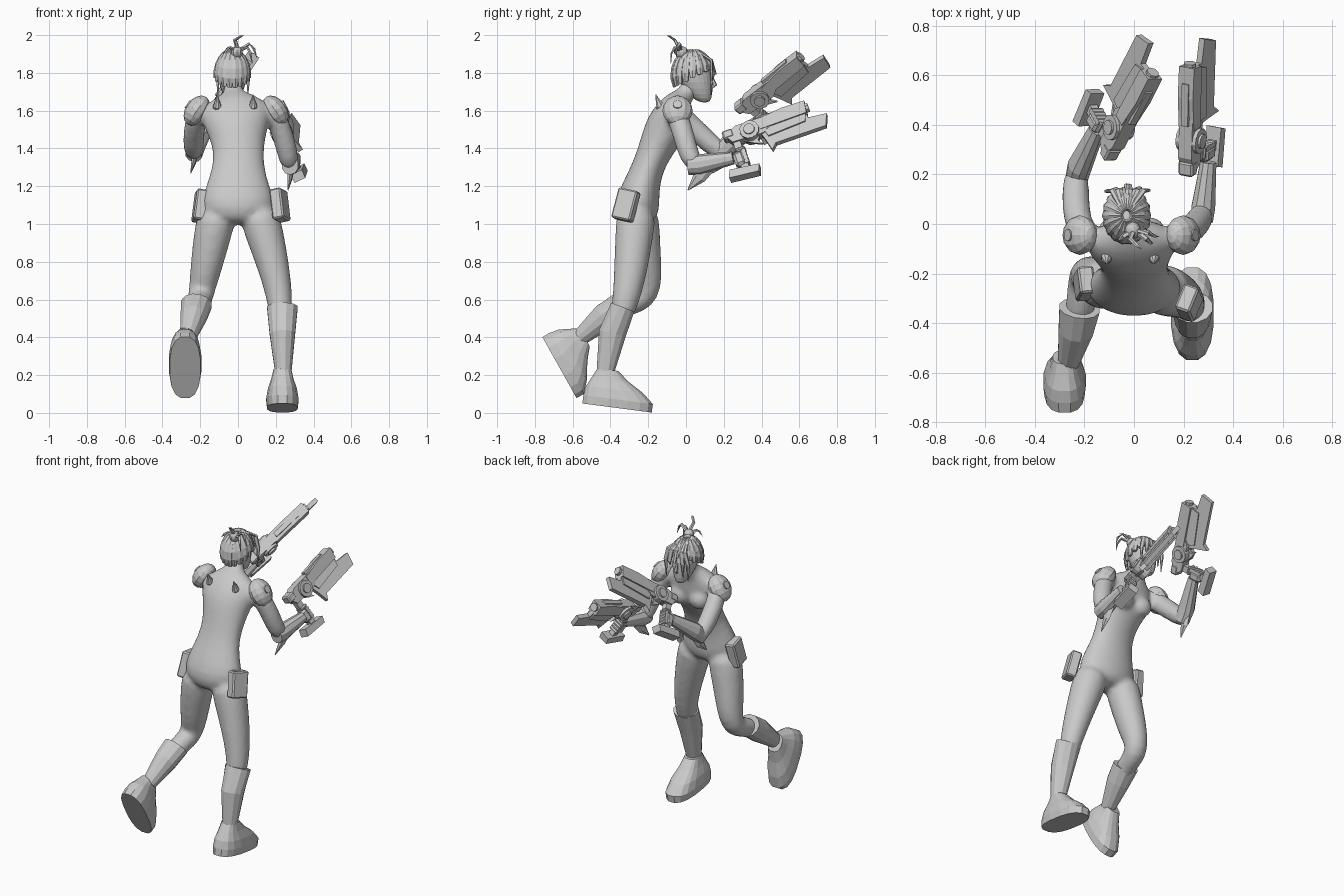
import bpy, bmesh, math
from mathutils import Vector, Matrix

if "Cube" in bpy.data.objects:
    bpy.data.objects.remove(bpy.data.objects["Cube"])

grey = bpy.data.materials.new("plain grey")
grey.use_nodes = True
GREY = (0.59, 0.59, 0.59, 1)
grey.diffuse_color = GREY
grey.node_tree.nodes["Principled BSDF"].inputs["Base Color"].default_value = GREY


def finish(name, bm, subdiv=0):
    bmesh.ops.recalc_face_normals(bm, faces=bm.faces)
    me = bpy.data.meshes.new(name)
    bm.to_mesh(me)
    bm.free()
    me.materials.append(grey)
    ob = bpy.data.objects.new(name, me)
    bpy.context.scene.collection.objects.link(ob)
    if subdiv:
        ob.modifiers.new("Round", "SUBSURF").levels = subdiv
        ob.modifiers["Round"].render_levels = subdiv
    return ob


def loft(bm, rings, sides=12, side=(1, 0, 0), axis=None, power=1.0):
    """Closed skin over elliptical rings (x, y, z, half width, half depth)."""
    pts = [Vector(r[:3]) for r in rings]
    loops = []
    for i, r in enumerate(rings):
        t = Vector(axis) if axis else pts[min(i + 1, len(pts) - 1)] - pts[max(i - 1, 0)]
        t.normalize()
        s = Vector(side)
        s = (s - t * s.dot(t)).normalized()
        d = t.cross(s)
        loop = []
        for k in range(sides):
            a = math.tau * (k + 0.5) / sides
            c, n = (math.copysign(abs(v) ** power, v) for v in (math.cos(a), math.sin(a)))
            loop.append(bm.verts.new(pts[i] + s * c * r[3] + d * n * r[4]))
        loops.append(loop)
    for lo, hi in zip(loops, loops[1:]):
        for k in range(sides):
            j = (k + 1) % sides
            bm.faces.new((lo[k], lo[j], hi[j], hi[k]))
    bm.faces.new(loops[0][::-1])
    bm.faces.new(loops[-1])


def tube(name, rings, sides=12, subdiv=0, **options):
    bm = bmesh.new()
    loft(bm, rings, sides, **options)
    return finish(name, bm, subdiv)


def box(name, frame, centre, size, bevel=0.0):
    bm = bmesh.new()
    bmesh.ops.create_cube(bm, size=1, matrix=frame @ Matrix.Translation(centre) @ Matrix.Diagonal((*size, 1)))
    if bevel:
        bmesh.ops.bevel(bm, geom=bm.edges[:], offset=bevel, segments=1, affect='EDGES')
    return finish(name, bm)


def prism(name, frame, outline, width):
    """Outline in the frame's y-z plane, made solid along its x axis."""
    bm = bmesh.new()
    ends = [[bm.verts.new(frame @ Vector((x, y, z))) for y, z in outline] for x in (-width / 2, width / 2)]
    n = len(outline)
    for k in range(n):
        j = (k + 1) % n
        bm.faces.new((ends[0][k], ends[0][j], ends[1][j], ends[1][k]))
    bm.faces.new(ends[0])
    bm.faces.new(ends[1])
    return finish(name, bm)


def disc(name, frame, centre, radius, length, turn=Matrix.Rotation(math.pi / 2, 4, 'Y'), sides=12):
    bm = bmesh.new()
    m = frame @ Matrix.Translation(centre) @ turn
    bmesh.ops.create_cone(bm, cap_ends=True, segments=sides, radius1=radius, radius2=radius, depth=length, matrix=m)
    return finish(name, bm)


def ball(bm, frame, radii, segs=12):
    bmesh.ops.create_uvsphere(bm, u_segments=segs, v_segments=8, radius=1, matrix=frame @ Matrix.Diagonal((*radii, 1)))


# Body: torso, neck, legs and upper arms fused into one skin
skin = bmesh.new()
loft(skin, [(0, -.26, .99, .12, .087), (0, -.262, 1.08, .205, .126), (0, -.247, 1.16, .187, .11),
            (0, -.22, 1.25, .154, .091), (.003, -.19, 1.33, .136, .086), (.002, -.15, 1.42, .14, .099),
            (-.005, -.108, 1.5, .166, .116), (-.01, -.08, 1.57, .192, .105), (-.015, -.05, 1.635, .175, .08),
            (-.02, -.015, 1.675, .075, .052), (-.025, .01, 1.7, .048, .048), (-.03, .035, 1.77, .048, .048)], 16)
for x in (-.08, .06):
    ball(skin, Matrix.Translation((x, -.025, 1.495)), (.07, .058, .065))
loft(skin, [(.1, -.26, 1.09, .114, .114), (.137, -.272, .96, .105, .104), (.187, -.29, .78, .088, .094),
            (.22, -.312, .62, .071, .076), (.23, -.35, .48, .062, .062)], 14)
loft(skin, [(-.1, -.25, 1.09, .11, .11), (-.132, -.24, .96, .104, .104), (-.167, -.22, .78, .088, .094),
            (-.187, -.203, .67, .073, .08), (-.2, -.223, .605, .069, .07), (-.21, -.3, .58, .063, .063),
            (-.235, -.43, .51, .057, .057)], 14)
loft(skin, [(.12, -.065, 1.61, .06, .06), (.195, -.05, 1.59, .06, .062), (.242, -.01, 1.46, .06, .06),
            (.268, .02, 1.35, .056, .056), (.275, .06, 1.3, .046, .046)], side=(1, -1, 0))
loft(skin, [(-.14, -.065, 1.61, .06, .06), (-.215, -.045, 1.59, .06, .062), (-.237, .07, 1.48, .06, .06),
            (-.235, .17, 1.385, .056, .056), (-.23, .22, 1.375, .046, .046)], side=(1, 1, 0))
body = finish("body", skin, 1)
fuse = body.modifiers.new("Fuse", "REMESH")
fuse.mode = 'VOXEL'
fuse.voxel_size = .014
fuse.use_smooth_shade = True
soften = body.modifiers.new("Soften", "SMOOTH")
soften.factor = .5
soften.iterations = 6

# Boots
tube("left_boot_shaft", [(.235, -.335, .56, .084, .068), (.235, -.39, .42, .07, .075),
                         (.24, -.43, .2, .043, .046)])
tube("right_boot_shaft", [(-.22, -.34, .575, .084, .07), (-.235, -.43, .51, .072, .073),
                          (-.265, -.56, .4, .044, .046)])
for label, sole, tilt in (("left", (.235, -.365, .026), -.13), ("right", (-.28, -.67, .24), -1.06)):
    frame = Matrix.Translation(sole) @ Matrix.Rotation(tilt, 4, 'X')
    up = frame.to_3x3() @ Vector((0, 0, 1))
    rings = []
    for y, z, a, b in ((0, 0, .082, .188), (0, .045, .087, .188), (-.025, .095, .078, .155),
                       (-.055, .145, .06, .1), (-.075, .195, .048, .056)):
        rings.append((*(frame @ Vector((0, y, z))), a, b))
    tube(label + "_foot", rings, 16, axis=up, power=.78)

# Hip pouches
for label, pos, lean, yaw in (("left", (.222, -.318, 1.1), -.2, -.35), ("right", (-.2, -.24, 1.095), .15, .1)):
    frame = Matrix.Translation(pos) @ Matrix.Rotation(yaw, 4, 'Z') @ Matrix.Rotation(lean, 4, 'Y')
    frame = frame @ Matrix.Rotation(-.2, 4, 'X')
    box(label + "_pouch", frame, (0, 0, 0), (.065, .11, .165), .008)

# Gauntlets and elbow fins
tube("left_gauntlet", [(.275, .01, 1.31, .045, .05), (.28, .07, 1.315, .05, .055), (.3, .25, 1.35, .034, .034)], 10)
tube("right_gauntlet", [(-.235, .17, 1.365, .045, .05), (-.22, .23, 1.42, .05, .055),
                        (-.15, .38, 1.54, .034, .034)], 10)
tube("left_elbow_fin", [(.28, .09, 1.3, .02, .06), (.275, .07, 1.245, .014, .035), (.265, .01, 1.18, .002, .003)], 6)
tube("right_elbow_fin", [(-.225, .2, 1.38, .02, .055), (-.235, .19, 1.33, .014, .035),
                         (-.25, .14, 1.27, .002, .003)], 6)

# Shoulder guards, tilted outward, and back spikes
for label, x, s in (("left", .198, 1), ("right", -.218, -1)):
    frame = Matrix.Translation((x, -.045, 1.6)) @ Matrix.Rotation(-.6 * s, 4, 'Y')
    guard = bmesh.new()
    ball(guard, frame, (.06, .08, .088))
    finish(label + "_shoulder_guard", guard)
    disc(label + "_shoulder_boss", frame, (s * .055, 0, 0), .024, .014)
for x, name in ((-.11, "right_back_spike"), (.08, "left_back_spike")):
    tube(name, [(x, -.1, 1.6, .028, .028), (x, -.14, 1.625, .022, .024), (x, -.16, 1.685, .002, .002)], 8)

# Head and face
tube("head", [(-.03, .1, 1.64, .025, .03), (-.03, .075, 1.685, .054, .067), (-.03, .05, 1.75, .076, .094),
              (-.03, .035, 1.82, .082, .102), (-.03, .025, 1.88, .064, .082), (-.03, .02, 1.915, .025, .03)],
     12, 1, axis=(0, 0, 1))
tube("nose", [(-.03, .135, 1.785, .006, .006), (-.03, .152, 1.735, .012, .013), (-.03, .135, 1.72, .008, .006)], 6)

# Hair swept back over the skull, lower at the nape than at the brow
LOCKS = 18
for i in range(LOCKS):
    az = math.tau * (i + .5) / LOCKS
    facing = math.cos(az)
    end = 1.7 - .4 * facing
    rings = []
    for k in range(6):
        th = .2 + (end - .2) * k / 5
        rings.append((-.03 + .09 * math.sin(th) * math.sin(az), .035 + .11 * math.sin(th) * facing,
                      1.79 + .13 * math.cos(th), .004 + .018 * math.sin(th) * (1 if k < 5 else .6), .01))
    tube("hair_lock", rings, 6, side=(facing, -math.sin(az), 0))

# Fringe framing the face
for x, low in ((-.085, 1.68), (-.06, 1.7), (-.02, 1.81), (.01, 1.76), (.035, 1.68)):
    out = (x + .02) * .35
    tube("fringe_lock", [(-.03 + out, .07, 1.91, .01, .008), (x, .135, 1.865, .016, .009),
                         (x + out, .155 - abs(out), 1.79, .014, .008), (x + out * .9, .15 - abs(out), low, .002, .003)], 6)

# Topknot
knot = bmesh.new()
ball(knot, Matrix.Translation((-.005, -.025, 1.91)), (.032, .035, .032), 10)
finish("hair_bun", knot)
for bend, tip in (((-.015, -.06, 1.975), (.03, -.1, 1.997)), ((.06, -.035, 1.955), (.1, -.05, 1.88)),
                  ((.05, -.06, 1.935), (.075, -.08, 1.85)), ((-.045, -.05, 1.935), (-.08, -.06, 1.9))):
    mid = (Vector(bend) + Vector(tip)) / 2 + Vector((.006, -.008, .008))
    tube("hair_wisp", [(0, -.025, 1.915, .012, .012), (*bend, .011, .007), (*mid, .008, .005),
                       (*tip, .001, .001)], 5)


# Hands and bladed pistols, laid out as side, forward and up from the grip
def armed_hand(label, grip, forward, up, blade_roll):
    f = Vector(forward).normalized()
    u = Vector(up)
    u = (u - f * u.dot(f)).normalized()
    frame = Matrix((f.cross(u), f, u)).transposed().to_4x4()
    frame.translation = grip
    part = label + "_pistol_"
    box(label + "_palm", frame, (0, -.015, 0), (.06, .06, .085), .015)
    for k in range(4):
        disc(label + "_finger", frame, (0, .018, .03 - .02 * k), .013, .054, sides=8)
    box(label + "_thumb", frame, (0, .005, .05), (.055, .055, .02), .006)
    box(part + "grip", frame, (0, 0, 0), (.035, .04, .2))
    prism(part + "butt", frame, [(-.1, -.095), (.06, -.115), (.075, -.075), (-.085, -.05)], .065)
    prism(part + "body", frame, [(-.02, .1), (.15, .09), (.2, .12), (.2, .18), (.02, .185), (-.05, .15)], .06)
    box(part + "rear_block", frame, (0, -.03, .155), (.065, .06, .05), .008)
    disc(part + "drum", frame, (0, .085, .13), .052, .09)
    disc(part + "drum_hub", frame, (0, .085, .13), .03, .11)
    prism(part + "trigger_guard", frame, [(.03, .1), (.09, .06), (.13, .04), (.11, .07), (.13, .1)], .015)
    prism(part + "barrel", frame, [(.14, .115), (.4, .115), (.41, .185), (.28, .19), (.14, .175)], .068)
    box(part + "top_rail", frame, (0, .25, .185), (.03, .18, .02))
    disc(part + "muzzle", frame, (0, .405, .155), .026, .03, Matrix.Rotation(math.pi / 2, 4, 'X'), 8)
    # The blade hangs from the barrel, rolled outward
    edge = frame @ Matrix.Translation((0, 0, .12)) @ Matrix.Rotation(blade_roll, 4, 'Y')
    prism(part + "blade", edge, [(.13, 0), (.15, -.08), (.165, -.155), (.195, -.12), (.475, -.125),
                                 (.5, -.05), (.4, -.035), (.4, 0)], .028)
    prism(part + "blade_spine", edge, [(.15, .01), (.17, -.065), (.38, -.055), (.4, .01)], .045)


armed_hand("left", (.287, .3, 1.345), (.02, .94, .34), (-.45, -.3, .84), -.2)
armed_hand("right", (-.145, .42, 1.55), (.38, .71, .58), (.4, -.69, .6), .15)
